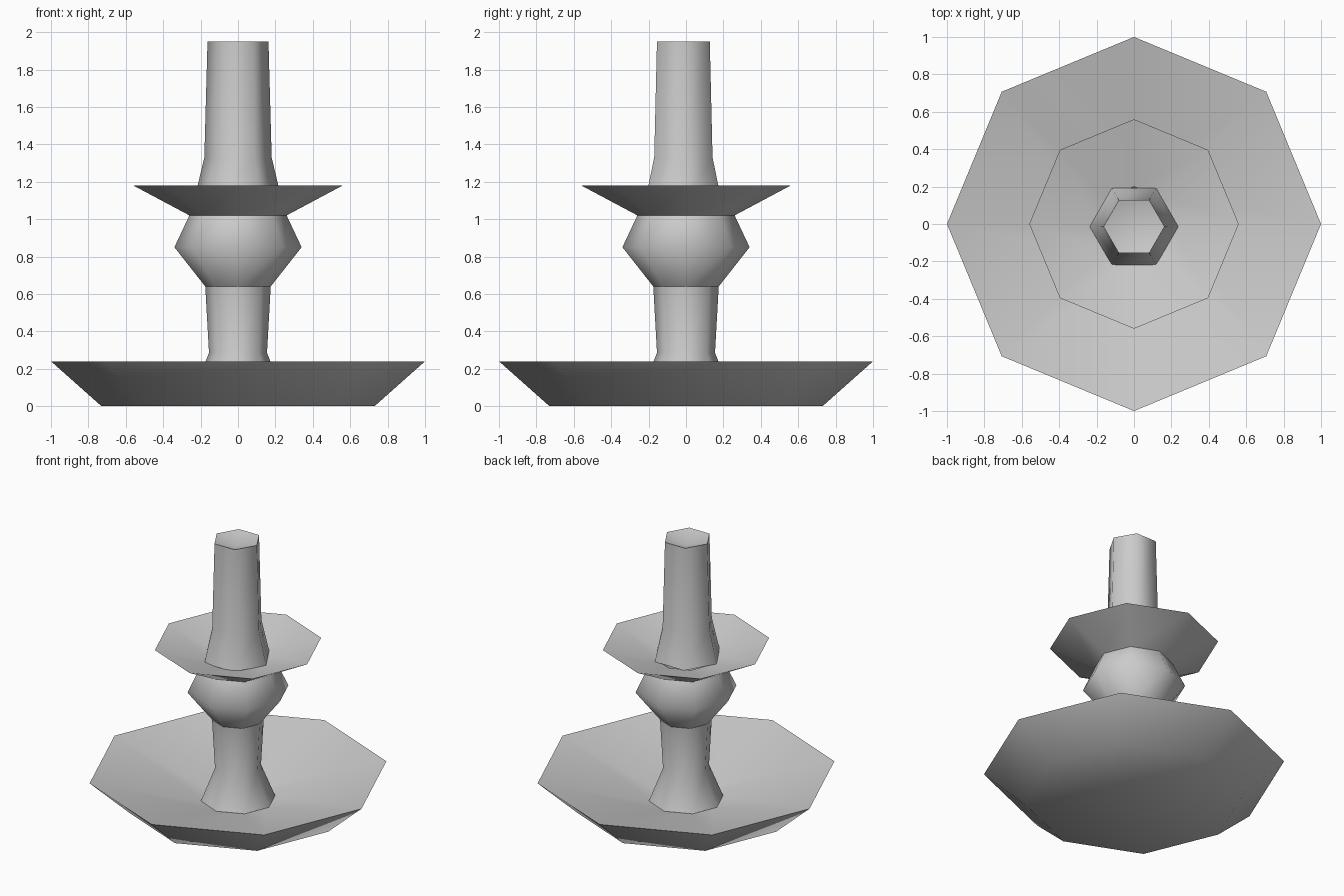
import bpy, bmesh
from math import cos, sin, pi, radians

if "Cube" in bpy.data.objects:
    bpy.data.objects.remove(bpy.data.objects["Cube"])


def lathe(name, profile, sides, y=0.0):
    """Spin (radius, height) points, ordered so that faces point outwards."""
    bm = bmesh.new()
    rings = []
    for r, z in profile:
        if r == 0:
            rings.append([bm.verts.new((0, y, z))] * sides)
        else:
            rings.append([bm.verts.new((r * cos(2 * pi * i / sides),
                                        y + r * sin(2 * pi * i / sides), z))
                          for i in range(sides)])
    for a, b in zip(rings, rings[1:]):
        for i in range(sides):
            j = (i + 1) % sides
            corners = list(dict.fromkeys((a[i], a[j], b[j], b[i])))
            bm.faces.new(corners).smooth = True
    mesh = bpy.data.meshes.new(name)
    bm.to_mesh(mesh)
    bm.free()
    mesh.set_sharp_from_angle(angle=radians(75))
    obj = bpy.data.objects.new(name, mesh)
    bpy.context.collection.objects.link(obj)
    return obj


# Wide base dish: flat underside, flared wall, conical inside
lathe("base_dish", [(0, 0), (0.73, 0), (1.0, 0.24), (0.22, 0.04)], 8)

# Stem with flared foot
lathe("stem", [(0.25, 0.05), (0.155, 0.285), (0.175, 0.64)], 8)

# Rounded knob
lathe("knob", [(0.175, 0.64), (0.34, 0.85), (0.26, 1.02)], 8)

# Upper drip dish
lathe("drip_dish", [(0.26, 1.02), (0.56, 1.18), (0.2, 1.08)], 8)

# Six-sided candle, slightly off centre, with a shallow dip on top
lathe("candle", [(0.237, 1.09), (0.18, 1.33), (0.163, 1.95), (0, 1.90)], 6, y=-0.014)
